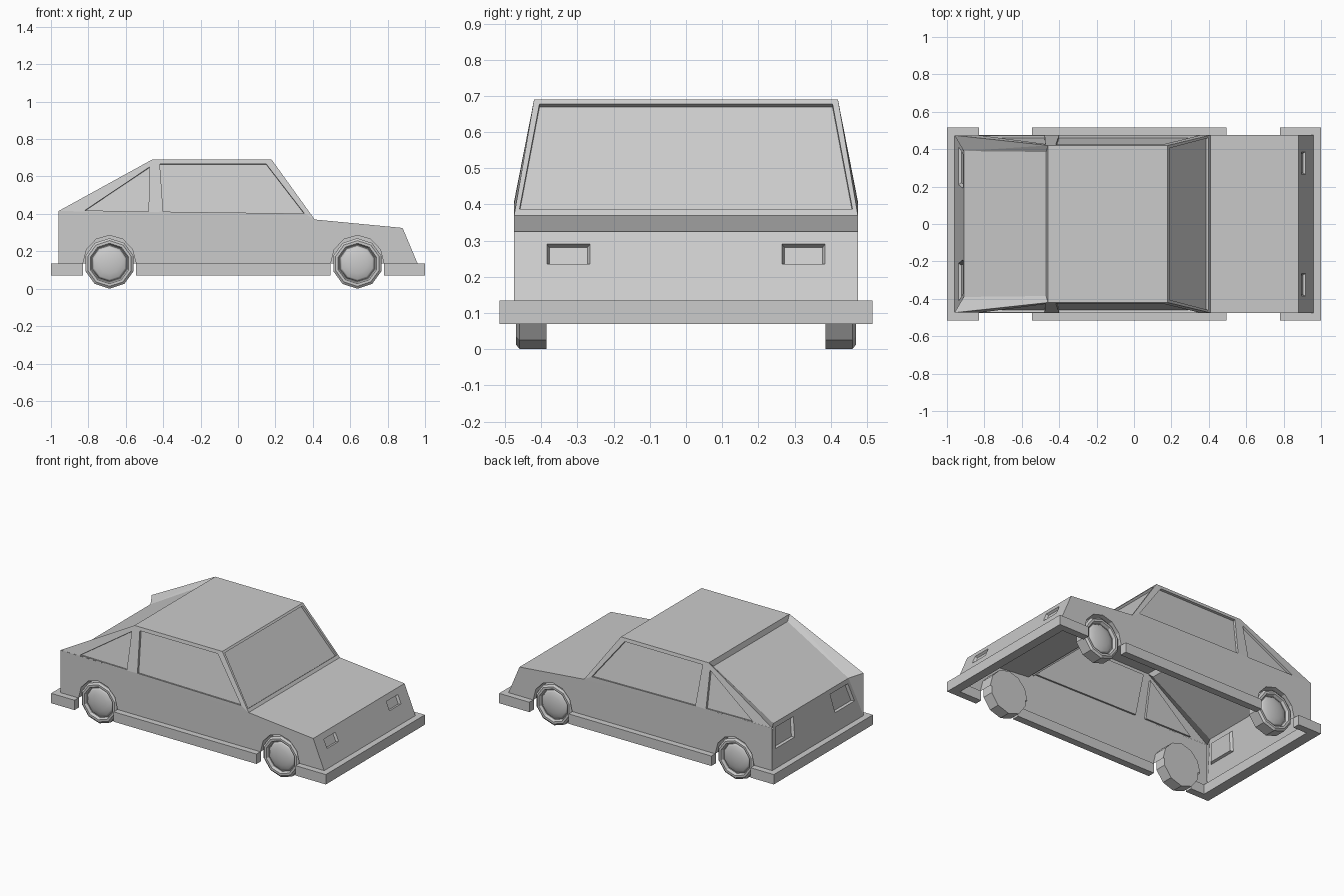
import bpy, bmesh
from math import sin, cos, pi
from mathutils import Vector

cube = bpy.data.objects.get("Cube")
if cube:
    bpy.data.objects.remove(cube)

paint = bpy.data.materials.new("plain_grey")
paint.use_nodes = True
GREY = (0.6, 0.6, 0.6, 1)
paint.diffuse_color = GREY
paint.node_tree.nodes["Principled BSDF"].inputs["Base Color"].default_value = GREY

CENTRE = Vector((0, 0, 0.3))
W, ROOF_W = 0.475, 0.42
SILL, BELT, ROOF = 0.135, 0.41, 0.69
AXLES = (-0.687, 0.638)
SIDES = (1, -1)


def normal_of(pts):
    n = Vector()
    for a, b in zip(pts, pts[1:] + pts[:1]):
        n += Vector(a).cross(Vector(b))
    return n.normalized()


def outward(pts):
    """Order a loop so that it faces away from the car's centre."""
    pts = [Vector(p) for p in pts]
    mid = sum(pts, Vector()) / len(pts)
    return pts if normal_of(pts).dot(mid - CENTRE) > 0 else pts[::-1]


def build(name, polys):
    bm = bmesh.new()
    for poly in polys:
        bm.faces.new([bm.verts.new(p) for p in poly])
    bmesh.ops.remove_doubles(bm, verts=bm.verts, dist=0.0005)
    mesh = bpy.data.meshes.new(name)
    bm.to_mesh(mesh)
    bm.free()
    mesh.materials.append(paint)
    obj = bpy.data.objects.new(name, mesh)
    bpy.context.collection.objects.link(obj)
    return obj


def bridge(a, b):
    n = len(a)
    return [[a[i], a[(i + 1) % n], b[(i + 1) % n], b[i]] for i in range(n)]


def framed(outer, inner, depth):
    """Flat frame around a sunken panel."""
    outer, inner = [Vector(p) for p in outer], [Vector(p) for p in inner]
    if outward(outer) != outer:
        outer, inner = outer[::-1], inner[::-1]
    sunk = [p - normal_of(inner) * depth for p in inner]
    return bridge(outer, inner) + bridge(inner, sunk) + [sunk]


def light_panel(low, high, us, vs):
    """Panel between two mirrored edges, with a sunken lamp on each side."""
    def at(u, v):
        p = Vector(low).lerp(Vector(high), v)
        return Vector((p.x, p.y * (2 * u - 1), p.z))
    polys = []
    for i in range(len(us) - 1):
        for j in range(len(vs) - 1):
            cell = outward([at(us[i], vs[j]), at(us[i + 1], vs[j]),
                            at(us[i + 1], vs[j + 1]), at(us[i], vs[j + 1])])
            if i in (1, 3) and j == 1:
                mid = sum(cell, Vector()) / 4
                inner = [mid + (p - mid) * 0.88 for p in cell]
                sunk = [p - normal_of(cell) * 0.015 for p in inner]
                polys += bridge(cell, sunk) + [sunk]
            else:
                polys.append(cell)
    return polys


def arch(x):
    return [(x - 0.142 * cos(pi * i / 6), SILL + 0.15 * sin(pi * i / 6)) for i in range(7)]


def side_y(z):
    return W - max(0, z - BELT) * (W - ROOF_W) / (ROOF - BELT)


def on_side(s, pts):
    return [(x, s * side_y(z), z) for x, z in pts]


# Key points of the side profile (x, z)
tail_top, tail_low = (-0.96, 0.415), (-0.96, SILL)
roof_back, roof_front = (-0.46, ROOF), (0.18, ROOF)
cowl, hood_front, nose_low = (0.41, 0.37), (0.88, 0.325), (0.96, SILL)
pillar = (-0.475, BELT)
hatch_top, hatch_low = (-0.47, 0.385, 0.657), (-0.91, 0.39, 0.40)


def across(a, b):
    """Panel spanning the car between two profile points."""
    return outward([(x, s * side_y(z), z) for x, z, s in
                    ((*a, -1), (*b, -1), (*b, 1), (*a, 1))])


def flip(p, s):
    return (p[0], s * p[1], p[2])


# Lower side panels with wheel openings
side_loop = [tail_low, *arch(AXLES[0]), *arch(AXLES[1]), nose_low,
             hood_front, cowl, pillar, tail_top]
build("side_panels", [outward([(x, s * W, z) for x, z in side_loop]) for s in SIDES])

# Bonnet, nose with headlights, tail with rear lights
build("bonnet", [across(cowl, hood_front)])
build("nose", light_panel((0.96, W, SILL), (0.88, W, 0.325),
                          (0, 0.095, 0.221, 0.779, 0.905, 1), (0, 0.526, 0.816, 1)))
build("tail", light_panel((-0.96, W, SILL), hatch_low,
                          (0, 0.03, 0.26, 0.74, 0.97, 1), (0, 0.43, 0.89, 1)))

# Roof, rear step, sloping rear pillars and hatch
rear = [across(roof_back, roof_front)]
rear.append(outward([flip(p, s) for p, s in (
    ((-0.46, ROOF_W, ROOF), 1), (hatch_top, 1), (hatch_top, -1), ((-0.46, ROOF_W, ROOF), -1))]))
rear.append(outward([flip(p, s) for p, s in (
    (hatch_top, 1), (hatch_low, 1), (hatch_low, -1), (hatch_top, -1))]))
for s in SIDES:
    top, low = on_side(s, [roof_back, tail_top])
    rear.append(outward([top, low, flip(hatch_low, s)]))
    rear.append(outward([top, flip(hatch_low, s), flip(hatch_top, s)]))
    rear.append(outward([low, (-0.96, s * W, SILL), flip(hatch_low, s)]))
build("roof_and_hatch", rear)

# Windscreen
def screen(z, y, s):
    return (cowl[0] - 0.23 * (z - cowl[1]) / 0.32, s * y, z)


build("windscreen", framed(
    [screen(z, y, s) for z, y, s in ((0.37, W, 1), (ROOF, ROOF_W, 1), (ROOF, ROOF_W, -1), (0.37, W, -1))],
    [screen(z, y, s) for z, y, s in ((0.388, 0.46, 1), (0.678, 0.405, 1), (0.678, 0.405, -1), (0.388, 0.46, -1))],
    0.015))

# Side windows
windows = []
for s in SIDES:
    windows += framed(on_side(s, [cowl, roof_front, roof_back, pillar]),
                      on_side(s, [(0.355, 0.402), (0.15, 0.668), (-0.418, 0.668), (-0.4, 0.412)]), 0.015)
    windows += framed(on_side(s, [pillar, roof_back, tail_top]),
                      on_side(s, [(-0.478, 0.414), (-0.474, 0.65), (-0.82, 0.418)]), 0.015)
build("side_windows", windows)

# Wheel wells: lining and inner wall
wells = []
for s in SIDES:
    for x in AXLES:
        rim = [(px, s * W, pz) for px, pz in arch(x)]
        back = [(px, s * 0.383, pz) for px, pz in arch(x)]
        wells += bridge(rim, back)[:-1] + [back]
build("wheel_wells", wells)


# Bumpers and sills: prisms from flat outlines
def strip(name, outline):
    low = [Vector((x, y, 0.07)) for x, y in outline]
    if normal_of(low).z < 0:
        low.reverse()
    high = [p + Vector((0, 0, SILL - 0.07)) for p in low]
    build(name, bridge(low, high) + [high, low[::-1]])


def bumper(name, end, edge, inside):
    out, inn = 0.515, 0.468
    strip(name, [(edge, -out), (end, -out), (end, out), (edge, out),
                 (edge, inn), (inside, inn), (inside, -inn), (edge, -inn)])


bumper("front_bumper", 1.0, 0.78, 0.94)
bumper("rear_bumper", -1.0, -0.83, -0.93)
for s, label in zip(SIDES, ("left", "right")):
    strip(label + "_sill", [(-0.545, s * 0.468), (0.495, s * 0.468),
                            (0.495, s * 0.515), (-0.545, s * 0.515)])


# Ten-sided wheels with domed hub caps
def lathe(name, x, s, profile):
    rings = [[Vector((x + r * sin(pi * k / 5), s * y, SILL - r * cos(pi * k / 5)))
              for k in range(10)] for r, y in profile]
    polys = [rings[0][::-1], rings[-1]]
    for a, b in zip(rings, rings[1:]):
        polys += bridge(a, b)
    obj = build(name, [p if s > 0 else p[::-1] for p in polys])
    for f in obj.data.polygons:
        f.use_smooth = "hub" in name
    return obj


for x, end in zip(AXLES, ("rear", "front")):
    for s in SIDES:
        lathe(end + "_wheel", x, s, [(0.135, 0.386), (0.135, 0.46), (0.122, 0.47),
                                     (0.108, 0.47), (0.1, 0.452)])
        lathe(end + "_hub_cap", x, s, [(0.1, 0.45), (0.085, 0.459), (0.055, 0.467), (0.02, 0.471)])
